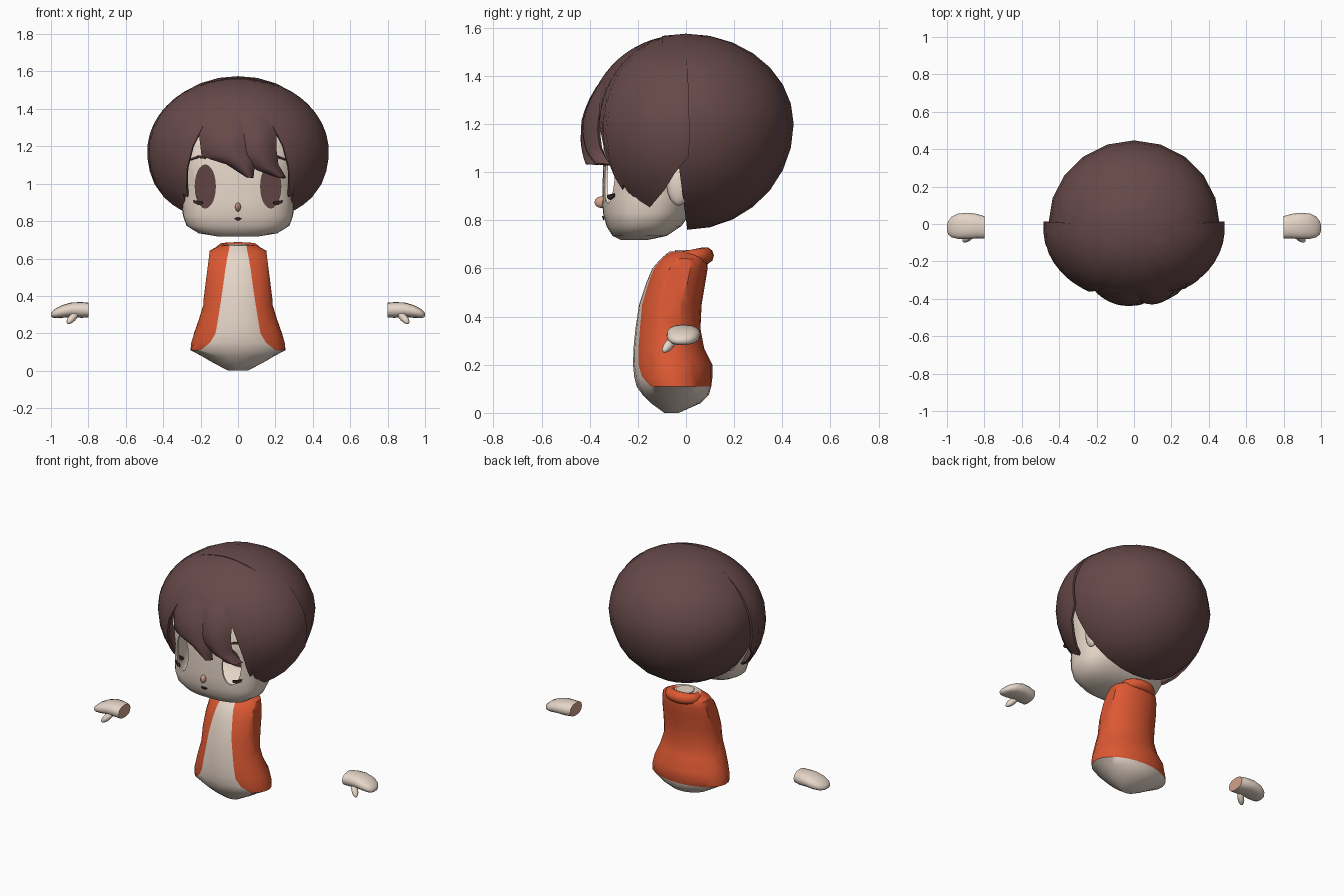
import bpy, bmesh, math
from mathutils import Vector, Matrix

if "Cube" in bpy.data.objects:
    bpy.data.objects.remove(bpy.data.objects["Cube"])


def material(name, r, g, b):
    m = bpy.data.materials.new(name)
    m.diffuse_color = (r, g, b, 1)
    m.use_nodes = True
    m.node_tree.nodes["Principled BSDF"].inputs["Base Color"].default_value = m.diffuse_color
    return m


HAIR = material("brown hair", 0.135, 0.066, 0.066)
SKIN = material("pale skin", 0.79, 0.67, 0.575)
ORANGE = material("orange cloth", 0.72, 0.098, 0.033)
PINK = material("pink skin", 0.66, 0.36, 0.26)
DARK = material("dark brown", 0.04, 0.02, 0.02)


def finish(name, bm, mats, angle=40, recalc=True):
    if recalc:
        bmesh.ops.recalc_face_normals(bm, faces=bm.faces[:])
    me = bpy.data.meshes.new(name)
    bm.to_mesh(me)
    bm.free()
    for m in mats:
        me.materials.append(m)
    for p in me.polygons:
        p.use_smooth = True
    me.set_sharp_from_angle(angle=math.radians(angle))
    ob = bpy.data.objects.new(name, me)
    bpy.context.collection.objects.link(ob)
    return ob


def apply_modifiers(ob, angle=40):
    dg = bpy.context.evaluated_depsgraph_get()
    me = bpy.data.meshes.new_from_object(ob.evaluated_get(dg))
    ob.modifiers.clear()
    ob.data = me
    me.set_sharp_from_angle(angle=math.radians(angle))


def loft(rings, paint=None):
    """Closed tube through rings of equal length, with end caps."""
    bm = bmesh.new()
    vs = [[bm.verts.new(p) for p in r] for r in rings]
    n = len(rings[0])
    for i in range(len(vs) - 1):
        for j in range(n):
            k = (j + 1) % n
            f = bm.faces.new((vs[i][j], vs[i][k], vs[i + 1][k], vs[i + 1][j]))
            f.material_index = paint(i, j) if paint else 0
    bm.faces.new(vs[0])
    bm.faces.new(vs[-1])
    return bm


def sheet(name, rows, mat, thick):
    """Open grid given a thickness."""
    bm = bmesh.new()
    vs = [[bm.verts.new(p) for p in r] for r in rows]
    for a, b in zip(vs, vs[1:]):
        for j in range(len(a) - 1):
            bm.faces.new((a[j], b[j], b[j + 1], a[j + 1]))
    bmesh.ops.remove_doubles(bm, verts=bm.verts[:], dist=0.0005)
    ob = finish(name, bm, [mat], recalc=False)
    s = ob.modifiers.new("thickness", 'SOLIDIFY')
    s.thickness, s.offset = thick, 0
    apply_modifiers(ob, 60)
    return ob


def ellipsoid(name, centre, radii, mat, seg=14, rot=None):
    bm = bmesh.new()
    bmesh.ops.create_uvsphere(bm, u_segments=seg, v_segments=max(8, seg // 2), radius=1)
    m = Matrix.Translation(centre) @ (rot or Matrix()) @ Matrix.Diagonal((*radii, 1))
    bmesh.ops.transform(bm, matrix=m, verts=bm.verts[:])
    return finish(name, bm, [mat])


def spow(v, e):
    return math.copysign(abs(v) ** e, v)


def lerp_table(table, key):
    for a, b in zip(table, table[1:]):
        if key <= b[0]:
            t = max(0, (key - a[0]) / (b[0] - a[0]))
            return [p + (q - p) * t for p, q in zip(a, b)]
    return list(table[-1])


# Head: z, half width, front y, back y
HEAD = [(0.718, 0.11, -0.27, -0.16), (0.735, 0.21, -0.305, -0.08), (0.775, 0.275, -0.33, -0.02),
        (0.83, 0.295, -0.345, 0.02), (0.9, 0.298, -0.348, 0.04), (1.0, 0.3, -0.345, 0.05),
        (1.1, 0.315, -0.342, 0.06), (1.2, 0.31, -0.325, 0.07), (1.3, 0.27, -0.28, 0.05),
        (1.38, 0.17, -0.21, 0.0)]
N = 2.5


def head_mesh(name, scale):
    rings = []
    for z, rx, f, b in HEAD:
        ring = []
        for j in range(32):
            a = math.tau * j / 32
            p = Vector((rx * spow(math.sin(a), 2 / N),
                        (f + b) / 2 - (b - f) / 2 * spow(math.cos(a), 2 / N), z))
            c = Vector((0, -0.15, 1.03))
            ring.append(c + (p - c) * scale)
        rings.append(ring)
    return finish(name, loft(rings), [SKIN], 50)


def face_y(x, z):
    _, rx, f, b = lerp_table(HEAD, z)
    return (f + b) / 2 - (b - f) / 2 * max(0, 1 - (abs(x) / rx) ** N) ** (1 / N)


# Hollow head with two open oval eye sockets
head = head_mesh("head", 1)
cutters = [head_mesh("head_hollow", 0.95)]
for s in (-1, 1):
    rings = [[(s * 0.175 + 0.054 * math.cos(math.tau * j / 28), y,
               0.985 + 0.115 * math.sin(math.tau * j / 28)) for j in range(28)]
             for y in (-0.6, -0.2)]
    cutters.append(finish("eye_cutter", loft(rings), [SKIN]))
for c in cutters:
    c.hide_render = True
    m = head.modifiers.new("cut", 'BOOLEAN')
    m.operation, m.solver, m.object = 'DIFFERENCE', 'EXACT', c
apply_modifiers(head, 50)
for c in cutters:
    bpy.data.objects.remove(c)


# Painted face details as thin plates
def plate(name, top, bottom, mat):
    rows = [[(x, face_y(x, z) - 0.004, z) for x, z in line] for line in (top, bottom)]
    return sheet(name, rows, mat, 0.006)


for s in (-1, 1):
    plate("eyebrow", [(s * 0.17, 1.142), (s * 0.21, 1.152), (s * 0.26, 1.132)],
          [(s * 0.172, 1.132), (s * 0.21, 1.138), (s * 0.262, 1.122)], DARK)
    plate("eyelash", [(s * 0.188, 0.905), (s * 0.21, 0.908), (s * 0.238, 0.912)],
          [(s * 0.188, 0.892), (s * 0.21, 0.885), (s * 0.235, 0.897)], DARK)
    ellipsoid("ear", (s * 0.3, -0.03, 0.95), (0.03, 0.05, 0.09), SKIN)
plate("mouth", [(-0.022, 0.816), (0, 0.818), (0.022, 0.816)],
      [(-0.012, 0.806), (0, 0.802), (0.012, 0.806)], DARK)
ellipsoid("nose", (0, -0.352, 0.875), (0.016, 0.028, 0.024), PINK, 10)

# Back hair: egg shape sliced off by a leaning plane in front
bm = bmesh.new()
bmesh.ops.create_uvsphere(bm, u_segments=20, v_segments=14, radius=1)
for v in bm.verts:
    v.co = (v.co.x * 0.458, v.co.y * 0.447, 1.2 + v.co.z * (0.375 if v.co.z > 0 else 0.44))
cut = bmesh.ops.bisect_plane(bm, geom=bm.verts[:] + bm.edges[:] + bm.faces[:],
                             plane_co=(0, 0, 0.8), plane_no=(0, -0.76, -0.1), clear_outer=True)
bmesh.ops.edgeloop_fill(bm, edges=[e for e in cut['geom_cut'] if isinstance(e, bmesh.types.BMEdge)])
finish("back_hair", bm, [HAIR])

# Front hair cap: lower border height by angle from the front
CY, CZ, RX, RY, UP, LOW = -0.02, 1.17, 0.48, 0.388, 0.392, 0.43
BORDER = [(0, 1.3), (8, 1.3), (16, 1.3), (24, 1.31), (30, 1.2), (35, 1.08), (39, 0.98), (42, 0.93),
          (45, 0.95), (49, 0.88), (54, 0.86), (62, 0.86), (70, 0.89), (78, 0.93), (86, 1.0), (95, 1.07)]
columns = []
for deg, zb in [(-d, z) for d, z in BORDER[:0:-1]] + BORDER:
    phi = math.radians(deg)
    end = math.acos((zb - CZ) / (UP if zb > CZ else LOW))
    col = []
    for i in range(13):
        t = end * i / 12
        c = math.cos(t)
        col.append((RX * math.sin(t) * math.sin(phi), CY - RY * math.sin(t) * math.cos(phi),
                    CZ + c * (UP if c > 0 else LOW)))
    columns.append(col)
sheet("front_hair", columns, HAIR, 0.014)


# Swept bangs: pairs of left and right edge points, from root to tip
def bang(name, edges):
    rows = []
    steps = (len(edges) - 1) * 3
    for i in range(steps + 1):
        k, t = min(i // 3, len(edges) - 2), i / 3 - min(i // 3, len(edges) - 2)
        l, r = [Vector(a).lerp(Vector(b), t) for a, b in zip(edges[k], edges[k + 1])]
        row = []
        for j in range(9):
            x, z = l.lerp(r, j / 8)
            u = j / 4 - 1
            s = 0.975 + 0.085 * (1 - u * u) * min(1, i / 5)
            rz = UP if z > CZ else LOW
            d = 1 - (x / RX / s) ** 2 - ((z - CZ) / rz / s) ** 2
            row.append((x, CY - RY * s * math.sqrt(max(0, d)), z))
        rows.append(row)
    sheet(name, rows, HAIR, 0.016)


bang("left_bang", [((-0.17, 1.43), (0.05, 1.43)), ((-0.21, 1.31), (0.06, 1.3)),
                   ((-0.19, 1.15), (0.07, 1.18)), ((-0.06, 1.11), (0.085, 1.11)),
                   ((0.05, 1.04), (0.075, 1.03))])
bang("right_bang", [((-0.02, 1.43), (0.15, 1.43)), ((0.0, 1.3), (0.2, 1.31)),
                    ((0.03, 1.15), (0.2, 1.18)), ((0.1, 1.08), (0.21, 1.1)),
                    ((0.21, 1.04), (0.25, 1.03))])

# Body: z, half width, front y, back y, half width of the open jacket front
BODY = [(0.0, 0.05, -0.09, -0.03, 0.02), (0.04, 0.13, -0.145, 0.06, 0.06), (0.075, 0.19, -0.18, 0.095, 0.1),
        (0.11, 0.255, -0.205, 0.105, 0.2), (0.15, 0.251, -0.215, 0.11, 0.15), (0.2, 0.237, -0.22, 0.11, 0.12),
        (0.27, 0.212, -0.218, 0.075, 0.108), (0.35, 0.187, -0.21, 0.06, 0.095),
        (0.45, 0.185, -0.195, 0.065, 0.08), (0.54, 0.18, -0.165, 0.08, 0.068),
        (0.6, 0.17, -0.14, 0.09, 0.058), (0.64, 0.155, -0.105, 0.09, 0.05), (0.67, 0.1, -0.07, 0.085, 0.045)]
rings = []
for z, rx, f, b, w in BODY:
    a = math.asin(w / rx)
    angles = [-a + a * j / 2 for j in range(4)] + [a + (math.tau - 2 * a) * j / 18 for j in range(18)]
    rings.append([(rx * math.sin(t), (f + b) / 2 - (b - f) / 2 * math.cos(t), z) for t in angles])
bm = loft(rings, lambda i, j: 0 if i < 3 or j < 4 else 1)
for s in (-1, 1):  # flat arm openings
    cut = bmesh.ops.bisect_plane(bm, geom=bm.verts[:] + bm.edges[:] + bm.faces[:],
                                 plane_co=(s * 0.15, 0, 0.65), plane_no=(s * 0.22, 0, 0.028))
    bad = [v for v in bm.verts if 0.36 < v.co.z < 0.66
           and (v.co - Vector((s * 0.15, 0, 0.65))).dot(Vector((s * 0.22, 0, 0.028))) > 1e-6]
    for v in bad:
        v.co.x = s * (0.15 + (0.65 - v.co.z) * 0.028 / 0.22)
finish("body", bm, [SKIN, ORANGE], 35)

# Neck stub and collar open at the front
finish("neck", loft([[(0.055 * math.cos(math.tau * j / 16), 0.01 + 0.055 * math.sin(math.tau * j / 16), z)
                      for j in range(16)] for z in (0.6, 0.677)]), [SKIN])
rings = []
for i in range(17):
    a = math.radians(-55 + 290 * i / 16)
    side = Vector((math.cos(a), math.sin(a), 0))
    r = 0.024 + 0.012 * math.sin(math.pi * i / 16)
    c = Vector((0.088 * side.x, 0.02 + 0.06 * side.y, 0.648 + 0.005 * side.y))
    rings.append([c + side * r * math.cos(math.tau * j / 10) + Vector((0, 0, r * math.sin(math.tau * j / 10)))
                  for j in range(10)])
finish("collar", loft(rings), [ORANGE], 50)

# Hands: x, centre y, centre z, radius y, radius z
HAND = [(0.8, -0.018, 0.324, 0.06, 0.04), (0.84, -0.012, 0.325, 0.066, 0.042), (0.89, -0.01, 0.326, 0.07, 0.039),
        (0.94, -0.012, 0.317, 0.068, 0.034), (0.975, -0.016, 0.307, 0.055, 0.026), (0.993, -0.02, 0.301, 0.036, 0.016),
        (1.0, -0.02, 0.3, 0.015, 0.007)]
for s in (-1, 1):
    bm = loft([[(s * x, cy + ry * spow(math.cos(math.tau * j / 16), 0.85),
                 cz + rz * spow(math.sin(math.tau * j / 16), 0.85)) for j in range(16)]
               for x, cy, cz, ry, rz in HAND])
    for f in bm.faces:
        if all(abs(v.co.x) < 0.801 for v in f.verts):
            f.material_index = 1
    finish("hand", bm, [SKIN, PINK], 50)
    axis = Vector((s * 0.05, -0.045, -0.055))
    ellipsoid("thumb", (s * 0.885, -0.07, 0.283), (0.02, 0.02, 0.047), SKIN, 12,
              axis.to_track_quat('Z', 'Y').to_matrix().to_4x4())
